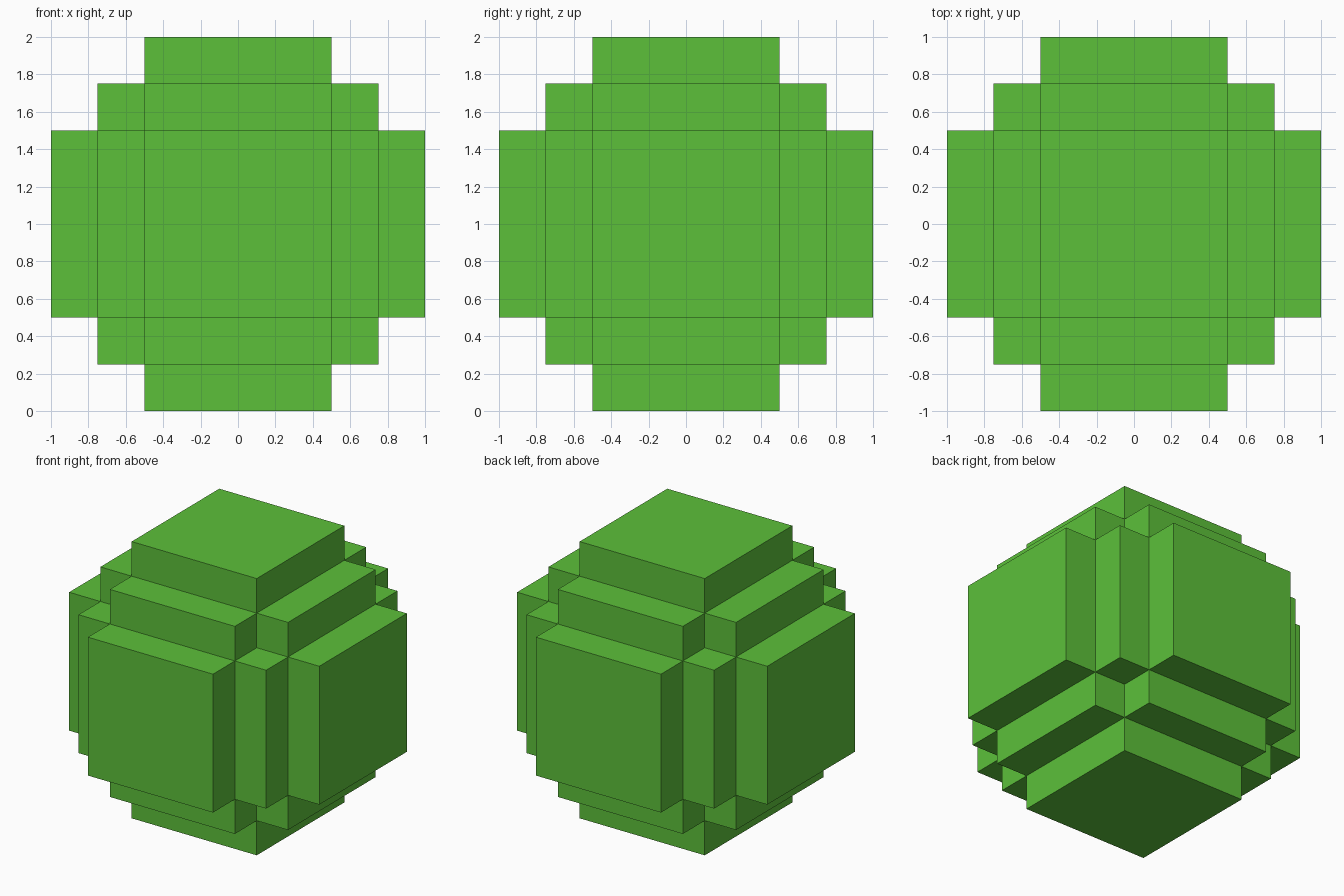
import bpy
import bmesh
from itertools import product
from mathutils import Vector

cube = bpy.data.objects.get("Cube")
if cube:
    bpy.data.objects.remove(cube, do_unlink=True)

# Leaf green material
green = bpy.data.materials.new("leaf_green")
green.use_nodes = True
colour = (0.107, 0.527, 0.042, 1)
green.diffuse_color = colour
green.node_tree.nodes["Principled BSDF"].inputs["Base Color"].default_value = colour

# Uneven block grid: a wide core layer with two thin layers on each side
CUTS = (-1, -0.75, -0.5, 0.5, 0.75, 1)
CENTRE = len(CUTS) // 2 - 1


def filled(cell):
    """A block is solid when its steps away from the core add up to two or less."""
    return sum(abs(i - CENTRE) for i in cell) <= 2


bm = bmesh.new()
verts = {}


def corner(index):
    if index not in verts:
        verts[index] = bm.verts.new([CUTS[i] for i in index])
    return verts[index]


# Stepped outer skin: one face wherever a solid block meets empty space
for cell in product(range(len(CUTS) - 1), repeat=3):
    if not filled(cell):
        continue
    for axis, side in product(range(3), (0, 1)):
        neighbour = list(cell)
        neighbour[axis] += 2 * side - 1
        if filled(neighbour):
            continue
        u, v = (axis + 1) % 3, (axis + 2) % 3
        ring = []
        for du, dv in ((0, 0), (1, 0), (1, 1), (0, 1)):
            index = list(cell)
            index[axis] += side
            index[u] += du
            index[v] += dv
            ring.append(corner(tuple(index)))
        bm.faces.new(ring if side else ring[::-1])

# Stand the ball on the ground
bmesh.ops.translate(bm, verts=bm.verts, vec=Vector((0, 0, 1)))
mesh = bpy.data.meshes.new("stepped_ball")
bm.to_mesh(mesh)
bm.free()
mesh.materials.append(green)
ball = bpy.data.objects.new("stepped_ball", mesh)
bpy.context.collection.objects.link(ball)
